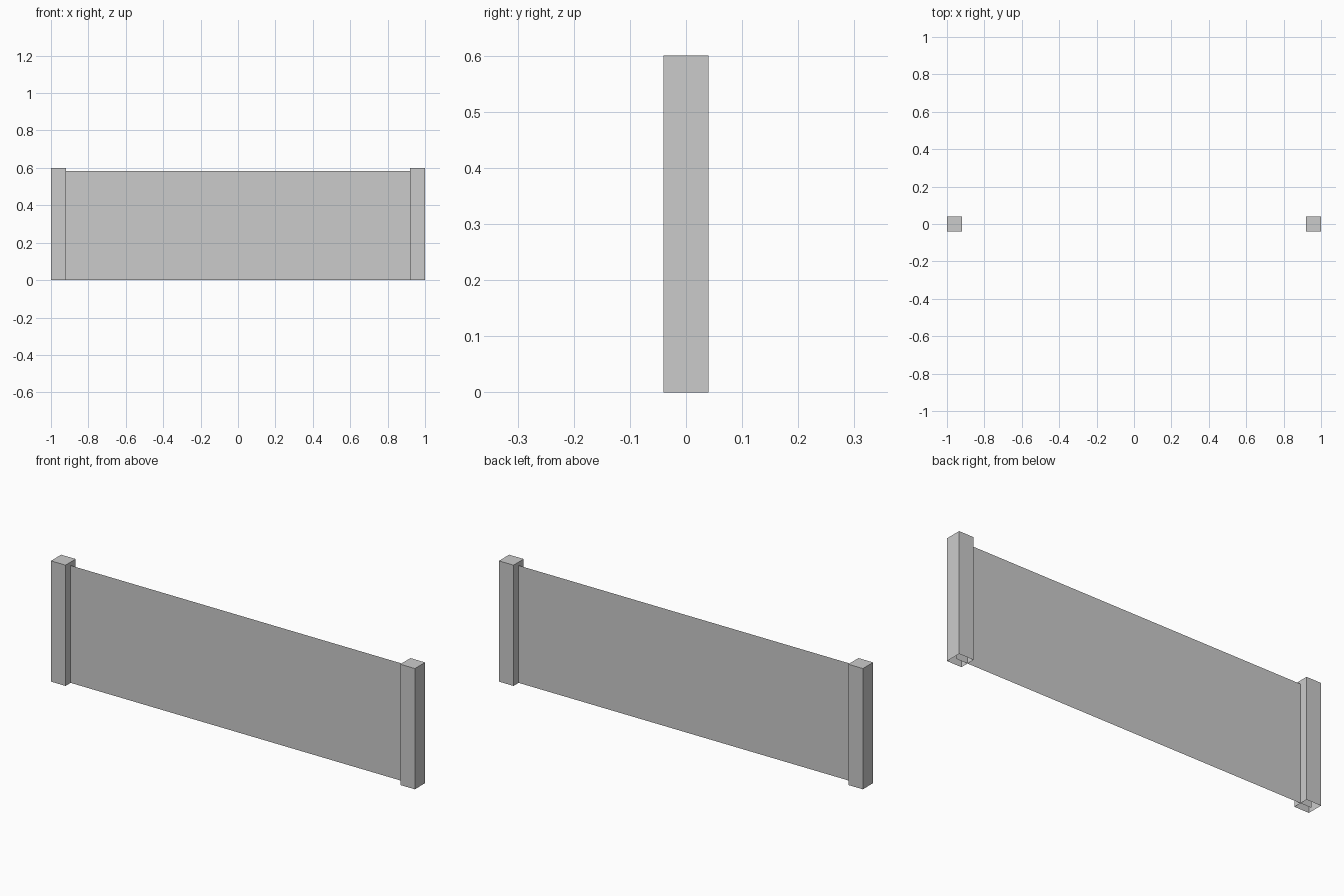
import bpy, bmesh

if "Cube" in bpy.data.objects:
    bpy.data.objects.remove(bpy.data.objects["Cube"])

POST, HEIGHT = 0.08, 0.60
PANEL_HALF, PANEL_TOP = 0.98, 0.583


def make_object(name, bm):
    mesh = bpy.data.meshes.new(name)
    bm.to_mesh(mesh)
    bm.free()
    obj = bpy.data.objects.new(name, mesh)
    bpy.context.collection.objects.link(obj)
    return obj


def make_post(name, x):
    # Square post, open underneath where it meets the ground
    bm = bmesh.new()
    bmesh.ops.create_cube(bm, size=1)
    bmesh.ops.scale(bm, vec=(POST, POST, HEIGHT), verts=bm.verts)
    bmesh.ops.translate(bm, vec=(x, 0, HEIGHT / 2), verts=bm.verts)
    bm.normal_update()
    bottom = [f for f in bm.faces if f.normal.z < -0.9]
    bmesh.ops.delete(bm, geom=bottom, context='FACES_ONLY')
    return make_object(name, bm)


# End posts
for side, sign in (("left", -1), ("right", 1)):
    make_post(side + "_post", sign * (1 - POST / 2))

# Thin single-sheet panel, tucked into both posts
bm = bmesh.new()
corners = [(-PANEL_HALF, 0, 0), (PANEL_HALF, 0, 0),
           (PANEL_HALF, 0, PANEL_TOP), (-PANEL_HALF, 0, PANEL_TOP)]
bm.faces.new([bm.verts.new(c) for c in corners])
make_object("fence_panel", bm)
